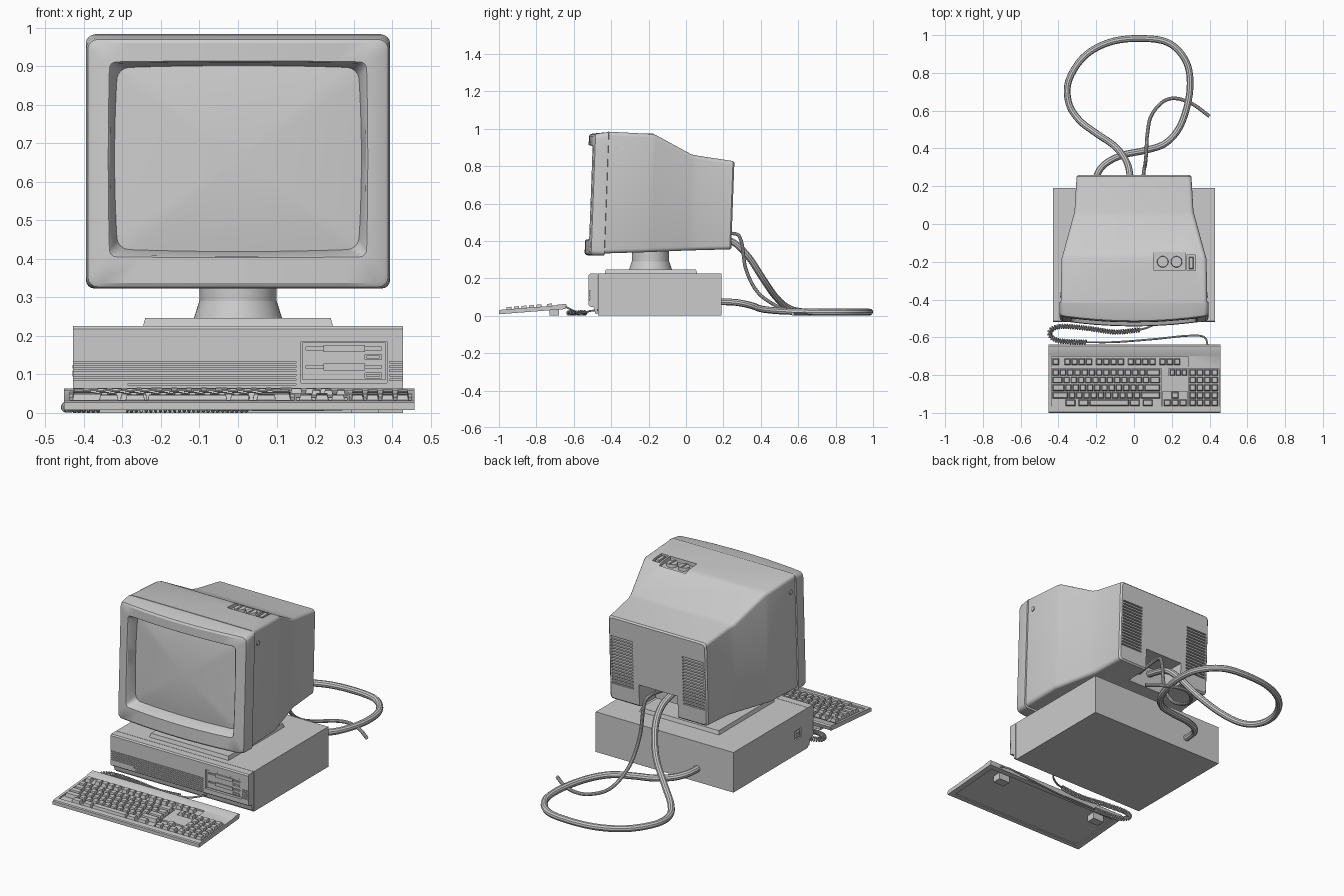
import bpy, bmesh, math
from mathutils import Vector, Matrix

if "Cube" in bpy.data.objects:
    bpy.data.objects.remove(bpy.data.objects["Cube"])

def finish(name, bm, tilt=None):
    if tilt:
        for v in bm.verts:
            v.co = tilt(v.co)
    bmesh.ops.recalc_face_normals(bm, faces=bm.faces)
    me = bpy.data.meshes.new(name)
    bm.to_mesh(me)
    bm.free()
    ob = bpy.data.objects.new(name, me)
    bpy.context.collection.objects.link(ob)
    return ob

def boxes(name, specs, tilt=None, taper=0.0, bevel=0.0):
    """specs: (x0, x1, y0, y1, z0, z1); taper pulls in the top face"""
    bm = bmesh.new()
    for x0, x1, y0, y1, z0, z1 in specs:
        m = Matrix.Translation(((x0+x1)/2, (y0+y1)/2, (z0+z1)/2)) @ Matrix.Diagonal((x1-x0, y1-y0, z1-z0, 1))
        for v in bmesh.ops.create_cube(bm, size=1, matrix=m)['verts']:
            if taper and v.co.z > (z0+z1)/2:
                v.co.x -= math.copysign(taper, v.co.x-(x0+x1)/2)
                v.co.y -= math.copysign(taper, v.co.y-(y0+y1)/2)
    if bevel:
        bmesh.ops.bevel(bm, geom=bm.edges[:], offset=bevel, segments=2, affect='EDGES', profile=0.5)
    return finish(name, bm, tilt)

def cut(ob, specs, tilt=None):
    c = boxes("cutter", specs, tilt)
    c.hide_render = True
    m = ob.modifiers.new("cut", 'BOOLEAN')
    m.object, m.operation, m.solver = c, 'DIFFERENCE', 'EXACT'
    bpy.context.view_layer.objects.active = ob
    bpy.ops.object.modifier_apply(modifier=m.name)
    bpy.data.objects.remove(c)

def loft(name, rings, tilt=None):
    bm = bmesh.new()
    rs = [[bm.verts.new(p) for p in r] for r in rings]
    n = len(rs[0])
    for a, b in zip(rs, rs[1:]):
        for i in range(n):
            bm.faces.new((a[i], a[(i+1) % n], b[(i+1) % n], b[i]))
    bm.faces.new(rs[0])
    bm.faces.new(rs[-1])
    return finish(name, bm, tilt)

def rrect(w, z0, z1, r, n=10, barrel=0.0):
    """rounded rectangle in x/z with subdivided, optionally bowed edges"""
    zc, h, out = (z0+z1)/2, (z1-z0)/2, []
    for k, (sx, sz) in enumerate(((1, 1), (-1, 1), (-1, -1), (1, -1))):
        for i in range(5):
            a = math.pi/2*(k + i/4)
            out.append(((w-r)*sx + r*math.cos(a), (h-r)*sz + r*math.sin(a)))
        p, (tx, tz) = out[-1], ((-1, 1), (-1, -1), (1, -1), (1, 1))[k]
        a = math.pi/2*(k+1)
        q = ((w-r)*tx + r*math.cos(a), (h-r)*tz + r*math.sin(a))
        out += [(p[0]+(q[0]-p[0])*i/n, p[1]+(q[1]-p[1])*i/n) for i in range(1, n)]
    return [(x*(1-barrel*(z/h)**2), zc + z*(1-barrel*(x/w)**2)) for x, z in out]

def extrude_x(name, prof, x0, x1, tilt=None):
    return loft(name, [[(x, y, z) for y, z in prof] for x in (x0, x1)], tilt)

def cyl(name, loc, r1, r2, d, axis='Z', seg=32):
    bm = bmesh.new()
    rot = Matrix.Rotation(math.pi/2, 4, 'Y') if axis == 'X' else Matrix()
    bmesh.ops.create_cone(bm, cap_ends=True, segments=seg, radius1=r1, radius2=r2, depth=d,
                          matrix=Matrix.Translation(loc) @ rot)
    return finish(name, bm)

def spline(pts, n=8):
    P = [Vector(p) for p in pts]
    P = [2*P[0]-P[1]] + P + [2*P[-1]-P[-2]]
    out = []
    for a, b, c, d in zip(P, P[1:], P[2:], P[3:]):
        for i in range(n):
            t = i/n
            out.append(0.5*(2*b + (c-a)*t + (2*a-5*b+4*c-d)*t*t + (3*b-a-3*c+d)*t**3))
    return out + [P[-2]]

def tube(name, pts, r, res=3):
    cu = bpy.data.curves.new(name, 'CURVE')
    cu.dimensions, cu.bevel_depth, cu.bevel_resolution, cu.use_fill_caps = '3D', r, res, True
    s = cu.splines.new('POLY')
    s.points.add(len(pts)-1)
    for p, q in zip(s.points, pts):
        p.co = (*q, 1)
    ob = bpy.data.objects.new(name, cu)
    bpy.context.collection.objects.link(ob)
    bpy.ops.object.select_all(action='DESELECT')
    ob.select_set(True)
    bpy.context.view_layer.objects.active = ob
    bpy.ops.object.convert(target='MESH')

# System case, with side socket
case = boxes("system_case", [(-.428, .428, -.47, .19, 0, .225)])
cut(case, [(-.44, -.42, -.41, -.355, .085, .135)])
boxes("side_socket", [(-.43, -.415, -.40, -.365, .095, .11), (-.43, -.415, -.40, -.365, .115, .125)])
# Case front with vent grooves and drive bay
front = extrude_x("case_front", [(-.472, .008), (-.485, .012), (-.492, .045), (-.516, .05), (-.52, .056),
                                 (-.52, .218), (-.514, .225), (-.472, .225)], -.428, .428)
grooves = []
for i in range(5):
    z = .132 - i*.0115
    grooves += [(-.44, .15, -.53, -.512, z-.002, z+.002), (.393, .44, -.53, -.512, z-.002, z+.002)]
grooves += [(-.285+i*.012, .15, -.53, -.512, z-.002, z+.002) for i, z in enumerate((.0745, .063))]
cut(front, grooves + [(.163, .387, -.53, -.505, .078, .186)])
for i, z in enumerate((.167, .119)):
    drive = boxes(f"drive_{i}", [(.167, .383, -.515, -.50, z-.034, z+.016)])
    cut(drive, [(.177, .373, -.53, -.508, z-.004, z+.004), (.33, .372, -.53, -.511, z-.028, z-.016)])
    boxes(f"drive_latch_{i}", [(.222, .33, -.522, -.505, z-.009, z+.009), (.334, .368, -.516, -.505, z-.026, z-.018)])

# Swivel stand
boxes("stand_plate", [(-.247, .247, -.435, .06, .224, .246)], taper=.006)
cyl("stand_cone", (0, -.19, .268), .115, .10, .046, seg=48)
cyl("stand_neck", (0, -.19, .32), .10, .10, .06, seg=48)

# Monitor housing, leaning back slightly
def lean(p):
    return Vector((p.x, p.y + .037*(p.z-.66), p.z))
housing = loft("monitor_housing", [[(x, y, z) for x, z in rrect(w, z0, z1, .02, 1)] for y, w, z0, z1 in (
    (-.43, .388, .333, .984), (-.195, .384, .340, .972), (-.172, .377, .341, .966), (.022, .325, .349, .862),
    (.06, .315, .350, .855), (.245, .304, .355, .827), (.253, .296, .363, .819))], lean)
holes = [(-.12, .12, .10, .30, .30, .48),
         (.105, .27, -.247, -.148, .953, 1), (.28, .325, -.247, -.165, .957, 1)]
for s in (-1, 1):
    x0, x1 = sorted((s*.155, s*.288))
    holes += [(x0, x1, .235, .30, .445+i*.0175, .4535+i*.0175) for i in range(16)]
cut(housing, holes)
for i, x in enumerate((.152, .225)):
    cyl(f"control_knob_{i}", (x, -.2, .961), .03, .028, .018)
    boxes(f"knob_grip_{i}", [(x-.004, x+.004, -.226, -.174, .965, .974)])
boxes("power_switch", [(.29, .315, -.238, -.175, .95, .972)], taper=.003)
for s, n in ((-1, "left"), (1, "right")):
    cyl(f"side_screw_{n}", (s*.386, -.375, .90), .013, .013, .012, 'X', 16)

# Monitor bezel with curved front, recess and bulging screen
def bow(x):
    return -.03*(1-(x/.395)**2)
rings = []
for y, w, z0, z1, r, k, b in ((-.423, .386, .335, .980, .02, 0, 0), (-.425, .395, .323, .982, .022, 0, 0),
                              (-.482, .394, .323, .974, .026, 1, 0), (-.494, .390, .327, .970, .026, 1, 0),
                              (-.500, .380, .337, .960, .024, 1, 0), (-.500, .337, .403, .914, .018, 1, .01),
                              (-.494, .332, .407, .910, .018, 1, .01), (-.445, .320, .419, .902, .03, .4, .025)):
    rings.append([(x, y + k*bow(x), z) for x, z in rrect(w, z0, z1, r, barrel=b)])
loft("monitor_bezel", rings, lean)
edge = [(x*1.002, z) for x, z in rrect(.320, .419, .902, .03, barrel=.025)]
screen = []
for f in (1, .85, .7, .5, .3, .1):
    screen.append([(x*f, -.447 + .4*bow(x*f) - .018*(1-f*f), .66+(z-.66)*f) for x, z in edge])
loft("screen", [[(x, y+.03, z) for x, y, z in screen[0]]] + screen, lean)

# Keyboard: sloping slab with key wells and hollow underside
def slope(p):
    return Vector((p.x, p.y, p.z + .078*(p.y+1)))
board = extrude_x("keyboard_body", [(-1, .008), (-1, .027), (-.995, .031), (-.697, .031), (-.692, .034),
                                    (-.645, .036), (-.638, .030), (-.645, .008)], -.452, .458, slope)
cut(board, [(-.438, .285, -.757, -.702, .023, .06), (-.438, .146, -.966, -.766, .023, .06),
            (.185, .285, -.806, -.766, .023, .06), (.152, .283, -.966, -.886, .023, .06),
            (.289, .45, -.966, -.766, .023, .06), (-.42, .425, -.975, -.675, -.02, .014)], slope)
keys = []
def key_row(x, y, widths, u=.0382):
    for w in widths:
        if w > 0:
            keys.append((x+.002, x+w*u-.002, y-.0175, y+.0175, .02, .043))
        x += abs(w)*u
Y = [-.786 - i*.04 for i in range(5)]
key_row(-.433, -.73, [1, -.6] + [1]*4 + [-.4] + [1]*4 + [-.4] + [1]*4 + [-.4] + [1]*3)
for y, row in zip(Y, ([1]*13+[2], [1.5]+[1]*12+[1.5], [1.75]+[1]*11+[2.25], [2.25]+[1]*10+[2.75],
                      [-1.8, 1.5, -.3, 1.5, 5.6, 1.5, -.3, 1.5])):
    key_row(-.433, y, row)
    key_row(.291, y, [1]*4, .039)
key_row(.187, Y[0], [1]*3, .032)
key_row(.155, Y[3], [-1, 1], .042)
key_row(.155, Y[4], [1]*3, .042)
boxes("keys", keys, slope, taper=.005)
boxes("keyboard_feet", [(-.36, -.29, -.73, -.68, 0, .04), (.295, .365, -.73, -.68, 0, .04)])

# Keyboard lead: coiled part plus straight ends
path = spline([(.03, -.56, .015), (-.1, -.572, .015), (-.25, -.552, .015), (-.38, -.542, .015), (-.438, -.56, .015),
               (-.442, -.592, .015), (-.41, -.615, .015), (-.36, -.622, .015), (-.25, -.626, .015)], 60)
coil, turn = [], 0
for a, b in zip(path, path[1:]):
    d = b-a
    side = d.cross(Vector((0, 0, 1))).normalized()
    steps = max(1, round(d.length/.0012))
    for i in range(steps):
        turn += d.length/steps/.0125*2*math.pi
        coil.append(a + d*i/steps + .0105*(side*math.cos(turn) + Vector((0, 0, 1))*math.sin(turn)))
tube("coiled_lead", coil, .0042, 1)
tube("lead_to_keyboard", spline([(-.25, -.626, .015), (-.1, -.625, .012), (.1, -.61, .01), (.28, -.592, .012),
                                 (.37, -.598, .025), (.392, -.65, .05)]), .005)
tube("lead_to_case", spline([(.03, -.56, .015), (.08, -.545, .015), (.13, -.515, .025), (.15, -.47, .03)]), .005)

# Rear cables
tube("signal_cable", spline([(-.02, .10, .44), (-.02, .24, .40), (-.04, .33, .32), (-.10, .41, .20), (-.2, .48, .10),
    (-.29, .55, .04), (-.345, .64, .02), (-.345, .76, .02), (-.26, .89, .02), (-.12, .965, .02), (.05, .982, .02),
    (.19, .955, .02), (.28, .85, .02), (.295, .70, .02), (.25, .53, .024), (.17, .43, .032), (.06, .39, .04),
    (-.06, .365, .05), (-.15, .32, .062), (-.195, .26, .072), (-.205, .17, .075)]), .018)
tube("power_cable", spline([(.05, .10, .42), (.05, .25, .44), (.055, .295, .40), (.06, .32, .25), (.065, .38, .13),
    (.07, .47, .06), (.09, .57, .02), (.15, .645, .01), (.22, .665, .01), (.31, .635, .01), (.40, .57, .01)]), .0095)

# Smooth shading with sharp edges kept
bpy.ops.object.select_all(action='DESELECT')
for ob in bpy.data.objects:
    if ob.type == 'MESH':
        ob.select_set(True)
        bpy.context.view_layer.objects.active = ob
bpy.ops.object.shade_smooth_by_angle(angle=math.radians(30))
